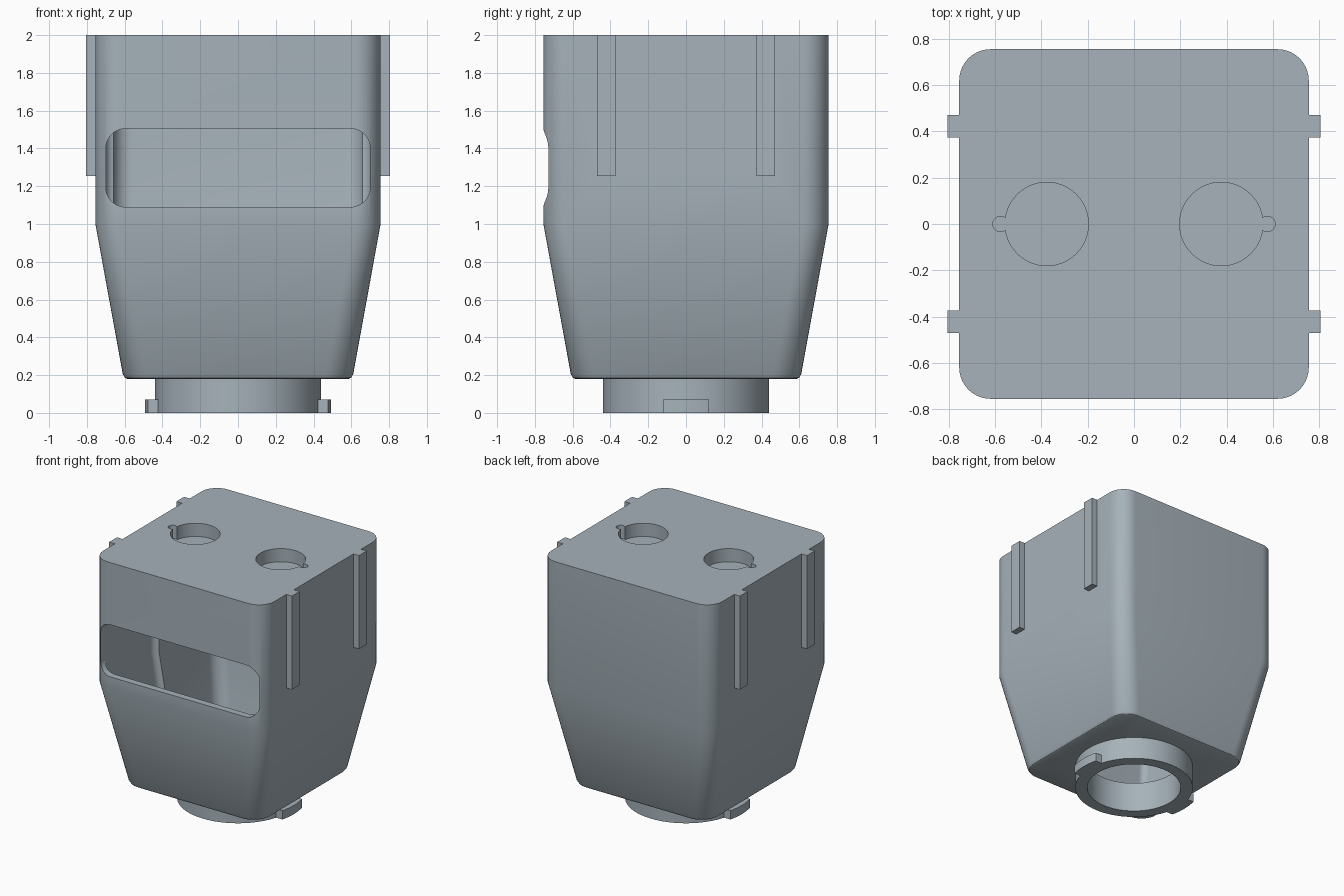
import bpy, bmesh, math

if "Cube" in bpy.data.objects:
    bpy.data.objects.remove(bpy.data.objects["Cube"])

grey = bpy.data.materials.new("blue grey plastic")
grey.diffuse_color = (0.38, 0.445, 0.49, 1)
grey.use_nodes = True
grey.node_tree.nodes["Principled BSDF"].inputs["Base Color"].default_value = grey.diffuse_color


def loft(name, sections, steps=10):
    """Solid through stacked rounded rectangles (z, x0, x1, y0, y1, radius)."""
    bm = bmesh.new()
    rings = []
    for z, x0, x1, y0, y1, r in sections:
        corners = [(x1 - r, y1 - r), (x0 + r, y1 - r), (x0 + r, y0 + r), (x1 - r, y0 + r)]
        ring = []
        for k, (cx, cy) in enumerate(corners):
            for i in range(steps + 1):
                a = math.pi / 2 * (k + i / steps)
                ring.append(bm.verts.new((cx + r * math.cos(a), cy + r * math.sin(a), z)))
        rings.append(ring)
    n = len(rings[0])
    for a, b in zip(rings, rings[1:]):
        for i in range(n):
            j = (i + 1) % n
            bm.faces.new((a[i], a[j], b[j], b[i]))
    bm.faces.new(rings[0][::-1])
    bm.faces.new(rings[-1])
    bmesh.ops.recalc_face_normals(bm, faces=bm.faces)
    return add(name, bm)


def add(name, bm):
    mesh = bpy.data.meshes.new(name)
    bm.to_mesh(mesh)
    bm.free()
    mesh.materials.append(grey)
    ob = bpy.data.objects.new(name, mesh)
    bpy.context.collection.objects.link(ob)
    return ob


def cylinder(name, x, r, z0, z1, seg=64):
    bm = bmesh.new()
    bmesh.ops.create_cone(bm, cap_ends=True, segments=seg, radius1=r, radius2=r, depth=z1 - z0)
    bmesh.ops.translate(bm, verts=bm.verts, vec=(x, 0, (z0 + z1) / 2))
    return add(name, bm)


def box(name, x0, x1, y0, y1, z0, z1):
    bm = bmesh.new()
    bmesh.ops.create_cube(bm, size=1)
    for v in bm.verts:
        v.co = ((x0, x1)[v.co.x > 0], (y0, y1)[v.co.y > 0], (z0, z1)[v.co.z > 0])
    return add(name, bm)


def combine(target, tool, operation):
    """Apply a boolean and discard the tool."""
    mod = target.modifiers.new("boolean", 'BOOLEAN')
    mod.operation, mod.solver, mod.object = operation, 'EXACT', tool
    bpy.context.view_layer.objects.active = target
    bpy.ops.object.modifier_apply(modifier=mod.name)
    bpy.data.objects.remove(tool)


def square(z, h, r):
    return (z, -h, h, -h, h, r)


# Tapered housing with a softened bottom edge
body = loft("housing", [square(0.18, 0.585, 0.13), square(0.186, 0.598, 0.14),
                        square(0.205, 0.61, 0.15), square(1.0, 0.755, 0.135),
                        square(2.0, 0.755, 0.135)])

# Guide rails on both sides
for s in (-1, 1):
    for y in (-0.4225, 0.4225):
        xs = sorted((s * 0.72, s * 0.805))
        combine(body, box("rail", *xs, y - 0.0485, y + 0.0485, 1.255, 2.0), 'UNION')

# Hollow interior: narrower at the back, wider in front
combine(body, loft("cavity", [square(0.24, 0.52, 0.1), square(1.0, 0.66, 0.1),
                              square(1.85, 0.66, 0.1)]), 'DIFFERENCE')
combine(body, loft("front_cavity", [(0.24, -0.56, 0.56, -0.56, -0.05, 0.05),
                                    (1.0, -0.70, 0.70, -0.70, -0.05, 0.05),
                                    (1.85, -0.70, 0.70, -0.70, -0.05, 0.05)]), 'DIFFERENCE')

# Front window with rounded corners
window = loft("window", [(0.58, -0.70, 0.70, 1.09, 1.505, 0.105),
                         (0.90, -0.70, 0.70, 1.09, 1.505, 0.105)])
for v in window.data.vertices:
    v.co = (v.co.x, -v.co.z, v.co.y)
combine(body, window, 'DIFFERENCE')

# Blind sockets with a small key notch in the top
for s in (-1, 1):
    combine(body, cylinder("socket", s * 0.377, 0.18, 1.895, 2.1), 'DIFFERENCE')
    combine(body, cylinder("notch", s * 0.577, 0.033, 1.895, 2.1, 24), 'DIFFERENCE')

# Opening in the floor
combine(body, cylinder("floor_opening", 0, 0.35, 0.1, 0.4), 'DIFFERENCE')

# Neck ring with two locking lugs
neck = cylinder("neck", 0, 0.44, 0, 0.18)
lugs = cylinder("lugs", 0, 0.493, 0, 0.07)
combine(lugs, box("lug_limit", -0.6, 0.6, -0.123, 0.123, -0.1, 0.2), 'INTERSECT')
combine(neck, lugs, 'UNION')
combine(neck, cylinder("bore", 0, 0.35, -0.1, 0.3), 'DIFFERENCE')

for ob in (body, neck):
    bpy.ops.object.select_all(action='DESELECT')
    ob.select_set(True)
    bpy.context.view_layer.objects.active = ob
    bpy.ops.object.shade_smooth_by_angle(angle=math.radians(30))
